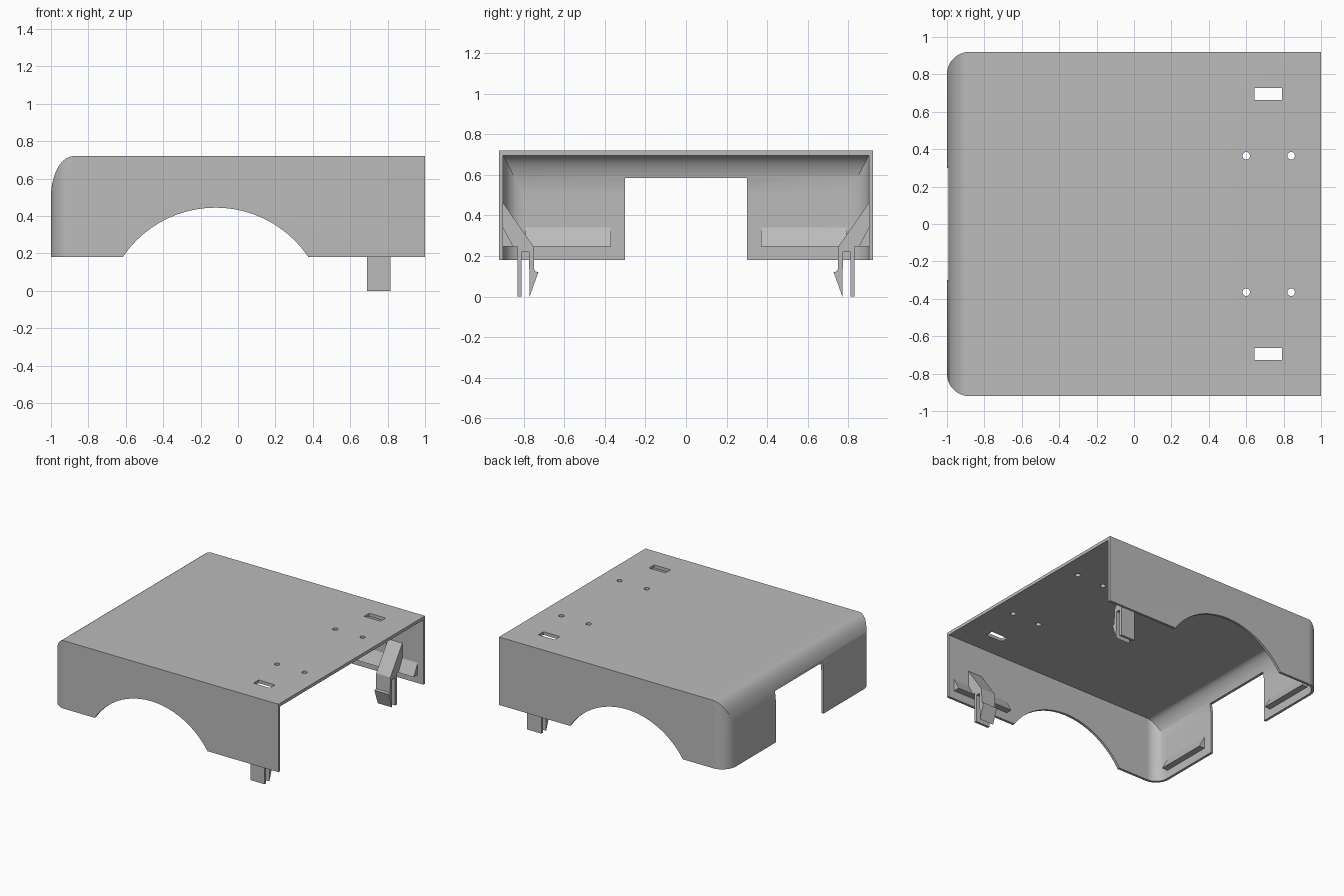
import bpy
import bmesh
from math import sin, cos, pi
from mathutils import Vector

cube = bpy.data.objects.get("Cube")
if cube:
    bpy.data.objects.remove(cube, do_unlink=True)

grey = bpy.data.materials.new("plain grey plastic")
grey.use_nodes = True
GREY = (0.5, 0.5, 0.5, 1)
grey.diffuse_color = GREY
grey.node_tree.nodes["Principled BSDF"].inputs["Base Color"].default_value = GREY

AXIS_POINT = {
    "x": lambda a, b, d: Vector((d, a, b)),
    "y": lambda a, b, d: Vector((a, d, b)),
    "z": lambda a, b, d: Vector((a, b, d)),
}


def prism(name, outline, axis, lo, hi):
    """Extrude a flat outline along an axis from lo to hi."""
    bm = bmesh.new()
    place = AXIS_POINT[axis]
    face = bm.faces.new([bm.verts.new(place(a, b, lo)) for a, b in outline])
    grown = bmesh.ops.extrude_face_region(bm, geom=[face])["geom"]
    moved = [v for v in grown if isinstance(v, bmesh.types.BMVert)]
    bmesh.ops.translate(bm, verts=moved, vec=place(0, 0, hi - lo))
    bmesh.ops.recalc_face_normals(bm, faces=bm.faces)
    mesh = bpy.data.meshes.new(name)
    bm.to_mesh(mesh)
    bm.free()
    mesh.materials.append(grey)
    obj = bpy.data.objects.new(name, mesh)
    bpy.context.collection.objects.link(obj)
    return obj


def arc(ca, cb, ra, rb, start, end, steps=20):
    angles = [start + (end - start) * i / steps for i in range(steps + 1)]
    return [(ca + ra * cos(t), cb + rb * sin(t)) for t in angles]


def rect(a0, a1, b0, b1):
    return [(a0, b0), (a1, b0), (a1, b1), (a0, b1)]


def apply_boolean(obj, other, operation):
    mod = obj.modifiers.new("cut", "BOOLEAN")
    mod.operation = operation
    mod.solver = "EXACT"
    mod.object = other
    graph = bpy.context.evaluated_depsgraph_get()
    mesh = bpy.data.meshes.new_from_object(obj.evaluated_get(graph))
    obj.modifiers.clear()
    obj.data = mesh
    bpy.data.objects.remove(other, do_unlink=True)


def rounded_block(name, back, front, half, bottom, top, r, rz):
    """Side profile crossed with a plan, rounded at the -x end."""
    side = [(front, bottom), (front, top)]
    side += arc(back + r, top - rz, r, rz, pi / 2, pi) + [(back, bottom)]
    plan = [(front, -half), (front, half)]
    plan += arc(back + r, half - r, r, r, pi / 2, pi)
    plan += arc(back + r, r - half, r, r, pi, 1.5 * pi)
    block = prism(name, side, "y", -1.2, 1.2)
    apply_boolean(block, prism("plan", plan, "z", -0.5, 1.5), "INTERSECT")
    return block


# Thin open shell
shell = rounded_block("cover_shell", -1, 1, 0.92, 0.18, 0.72, 0.12, 0.22)
cavity = rounded_block("cavity", -0.98, 1.2, 0.9, -0.2, 0.695, 0.1, 0.195)
apply_boolean(shell, cavity, "DIFFERENCE")

# Side arches and the end opening
arch = arc(-0.12, -0.153, 0.598, 0.598, 0, 2 * pi, 72)[:-1]
apply_boolean(shell, prism("arch", arch, "y", -1.3, 1.3), "DIFFERENCE")
opening = rect(-0.3, 0.3, 0, 0.585)
apply_boolean(shell, prism("opening", opening, "x", -1.3, -0.7), "DIFFERENCE")

# Strap slots and screw holes in the top
for s in (-1, 1):
    slot = rect(0.645, 0.79, s * 0.695 - 0.032, s * 0.695 + 0.032)
    apply_boolean(shell, prism("slot", slot, "z", 0.6, 0.9), "DIFFERENCE")
    for x in (0.6, 0.84):
        hole = arc(x, s * 0.365, 0.02, 0.02, 0, 2 * pi, 24)[:-1]
        apply_boolean(shell, prism("hole", hole, "z", 0.6, 0.9), "DIFFERENCE")

bpy.context.view_layer.objects.active = shell
shell.select_set(True)
bpy.ops.object.shade_smooth_by_angle(angle=0.5)
shell.select_set(False)

# Wedge ledges and forked snap clips, mirrored across y
WEDGE = [(0.905, 0.35), (0.85, 0.246), (0.905, 0.246)]
CLIP = [(0.905, 0.468), (0.75, 0.246), (0.747, 0.125), (0.727, 0.12),
        (0.77, 0), (0.773, 0.22), (0.81, 0.22), (0.81, 0),
        (0.83, 0), (0.83, 0.246), (0.905, 0.246)]
for s, label in ((-1, "front"), (1, "back")):
    prism(label + "_side_ledge", [(s * y, z) for y, z in WEDGE], "x", 0.45, 0.95)
    prism(label + "_snap_clip", [(s * y, z) for y, z in CLIP], "x", 0.69, 0.815)
    end_wedge = [(-y - 0.08, z) for y, z in WEDGE]
    prism(label + "_end_ledge", end_wedge, "y", *sorted((s * 0.37, s * 0.79)))
